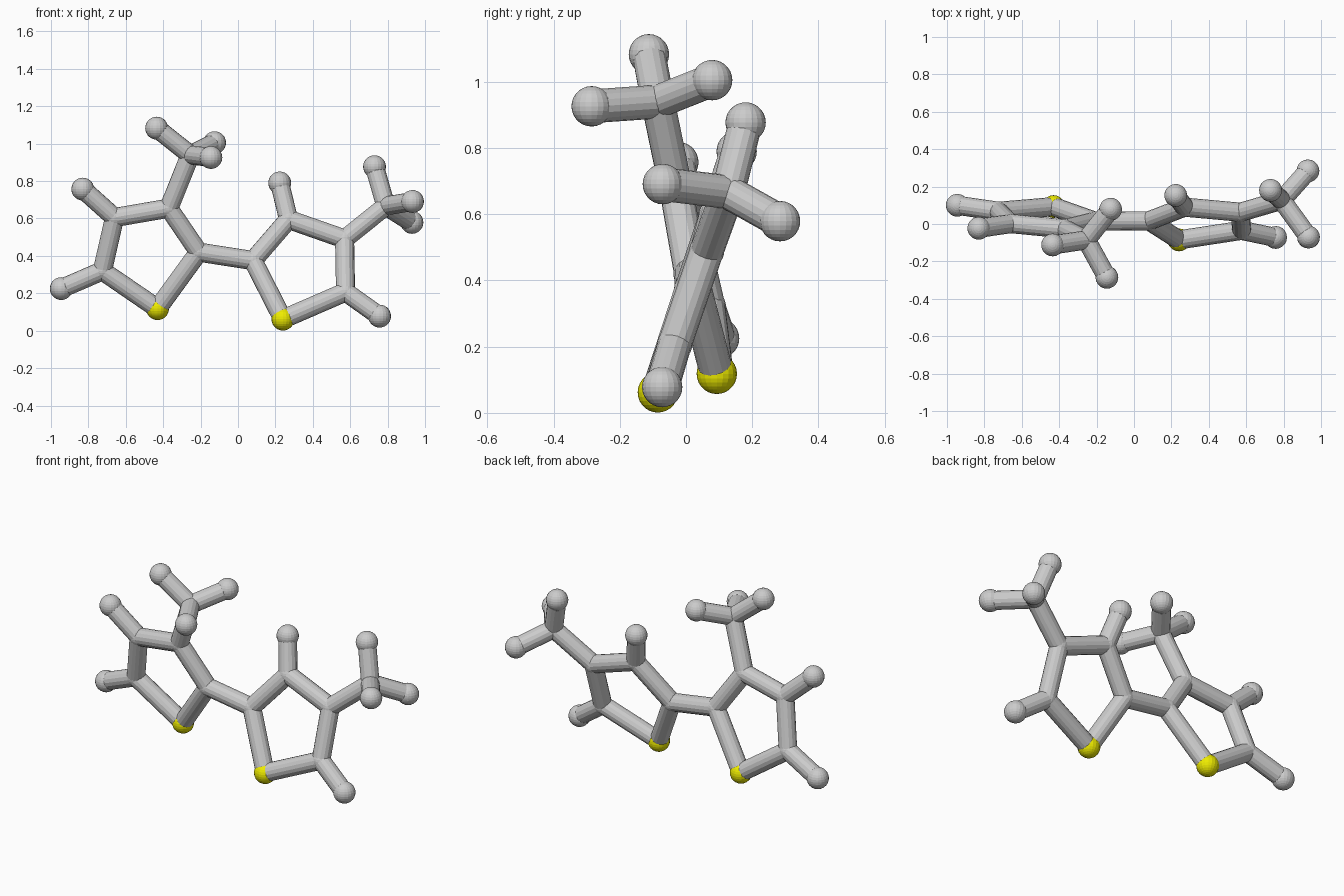
import bpy
from mathutils import Vector

if "Cube" in bpy.data.objects:
    bpy.data.objects.remove(bpy.data.objects["Cube"])

ATOM_R, JOINT_R, BOND_R = 0.061, 0.053, 0.051

yellow = bpy.data.materials.new("yellow")
yellow.diffuse_color = (0.85, 0.83, 0.0, 1)
yellow.use_nodes = True
yellow.node_tree.nodes["Principled BSDF"].inputs["Base Color"].default_value = yellow.diffuse_color

# Two five-sided rings, each with two or three outer atoms and a three-pronged group
left = {
    "sulfur": (-0.43, 0.093, 0.118), "inner": (-0.21, 0.015, 0.42),
    "upper": (-0.37, -0.026, 0.655), "far": (-0.66, 0.002, 0.605),
    "lower": (-0.725, 0.068, 0.32), "branch": (-0.255, -0.085, 0.94),
    "tip_lower": (-0.945, 0.10, 0.225), "tip_ring": (-0.83, -0.023, 0.757),
    "tip_a": (-0.435, -0.112, 1.083), "tip_b": (-0.125, 0.079, 1.005),
    "tip_c": (-0.145, -0.285, 0.926),
}
right = {
    "sulfur": (0.24, -0.085, 0.062), "inner": (0.08, 0.017, 0.375),
    "upper": (0.27, 0.09, 0.595), "far": (0.57, 0.063, 0.49),
    "lower": (0.575, -0.034, 0.207), "branch": (0.79, 0.127, 0.667),
    "tip_lower": (0.757, -0.072, 0.078), "tip_ring": (0.223, 0.153, 0.79),
    "tip_a": (0.73, 0.18, 0.877), "tip_b": (0.933, -0.07, 0.691),
    "tip_c": (0.93, 0.284, 0.579),
}


def ball(name, p):
    small = not ("tip" in name or "sulfur" in name)
    bpy.ops.mesh.primitive_uv_sphere_add(
        segments=20, ring_count=14, radius=JOINT_R if small else ATOM_R, location=p)
    ob = bpy.context.object
    ob.name = name
    if "sulfur" in name:
        ob.data.materials.append(yellow)


def bond(name, a, b):
    a, b = Vector(a), Vector(b)
    d = b - a
    bpy.ops.mesh.primitive_cylinder_add(
        vertices=16, radius=BOND_R, depth=d.length, location=(a + b) / 2,
        rotation=d.to_track_quat('Z', 'Y').to_euler())
    bpy.context.object.name = name


ring = ["sulfur", "inner", "upper", "far", "lower"]
for side, atoms, branch_at, tip_at in (("left", left, "upper", "far"),
                                       ("right", right, "far", "upper")):
    # Atoms
    for key, p in atoms.items():
        ball(f"{side}_{key}_atom", p)
    # Ring bonds, then outer bonds
    pairs = list(zip(ring, ring[1:] + ring[:1]))
    pairs += [("lower", "tip_lower"), (tip_at, "tip_ring"), (branch_at, "branch")]
    pairs += [("branch", t) for t in ("tip_a", "tip_b", "tip_c")]
    for a, b in pairs:
        bond(f"{side}_{a}_{b}_bond", atoms[a], atoms[b])

# Bond joining the two rings
bond("middle_bond", left["inner"], right["inner"])
